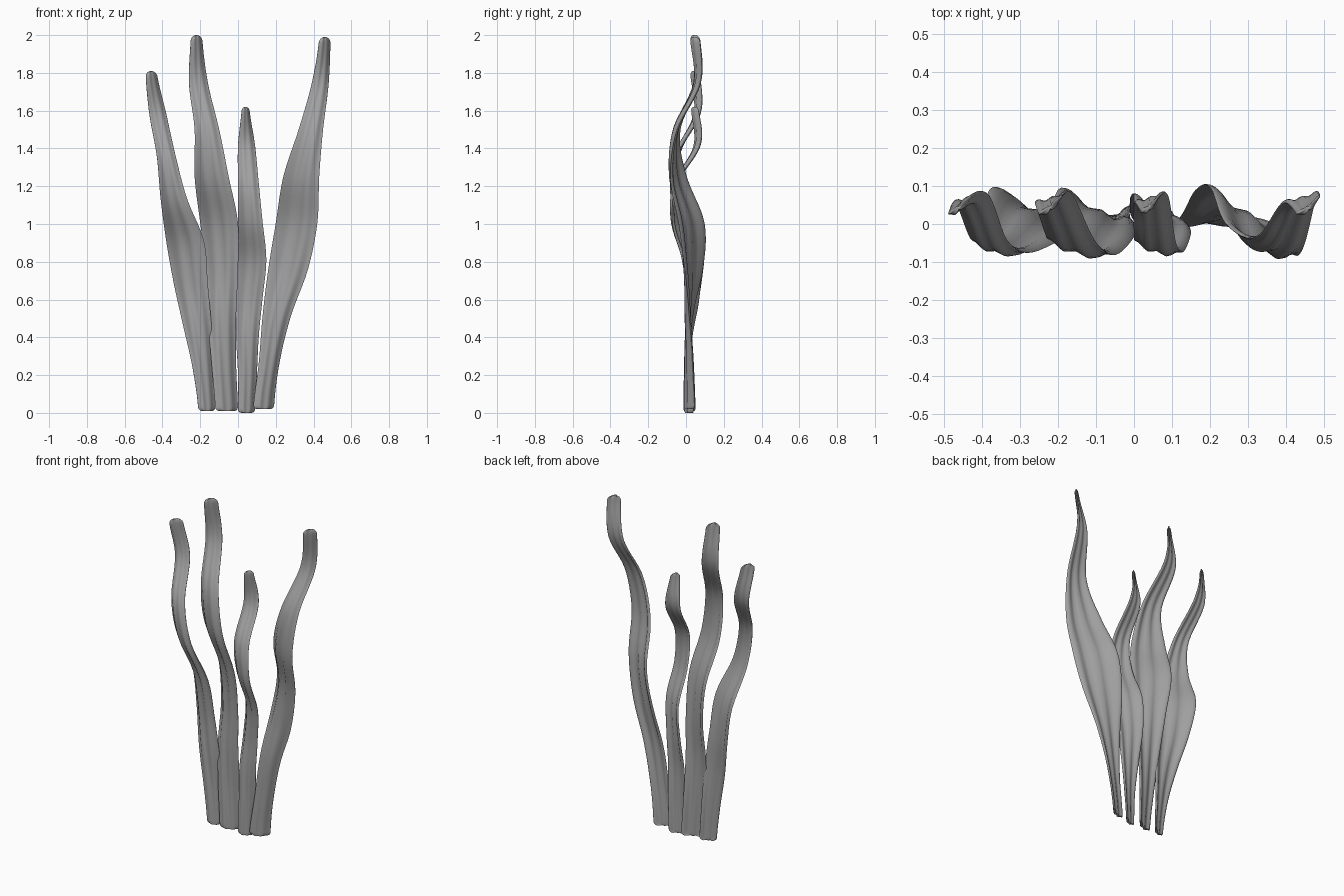
import bpy
import bmesh
from math import pi, cos, sin, sqrt

if "Cube" in bpy.data.objects:
    bpy.data.objects.remove(bpy.data.objects["Cube"], do_unlink=True)

# Single matte grey
grey = bpy.data.materials.new("seaweed grey")
grey.use_nodes = True
colour = (0.35, 0.35, 0.35, 1)
grey.diffuse_color = colour
bsdf = grey.node_tree.nodes["Principled BSDF"]
bsdf.inputs["Base Color"].default_value = colour
bsdf.inputs["Roughness"].default_value = 0.8

ROWS, RING = 64, 32

# Shared ripple from root to tip: centre line depth and sideways slope
DEPTH = (0.015, 0.015, 0.017, 0.03, 0.018, -0.05, -0.048, 0.06, 0.045)
SLOPE = (0.45, 0.25, -0.1, -0.45, -0.62, -0.45, -0.1, 0.2, 0.8)


def spline(values, t):
    """Smooth curve through evenly spaced values."""
    last = len(values) - 1
    i = min(int(t * last), last - 1)
    f = t * last - i
    a, b, c, d = (values[min(max(i + k, 0), last)] for k in (-1, 0, 1, 2))
    return b + f / 2 * (c - a + f * (2*a - 5*b + 4*c - d + f * (3*(b - c) + d - a)))


def rounding(distance, radius):
    """Width lost to a rounded end at this distance from it."""
    if distance >= radius:
        return 0
    return radius * (1 - sqrt(1 - (1 - distance / radius) ** 2))


def make_blade(name, bottom, top, left, right):
    """Loft lens-shaped rings up the blade; edges are in hundredths."""
    bm = bmesh.new()
    rings = []
    for i in range(ROWS + 1):
        t = 0.5 - 0.5 * cos(pi * i / ROWS)
        z = bottom + t * (top - bottom)
        low, high = spline(left, t) / 100, spline(right, t) / 100
        centre, full = (low + high) / 2, (high - low) / 2
        half = full - rounding(z - bottom, 0.02) - rounding(top - z, full)
        half = max(half, full * 0.15)
        thick = 0.01 * sqrt(half / full)
        depth, slope = spline(DEPTH, t), spline(SLOPE, t)
        ring = []
        for j in range(RING):
            a = 2 * pi * j / RING
            u = cos(a)
            cup = 0.2 * full * (u * u - 0.5)
            fold = 0.08 * full * cos(2.5 * pi * u)
            y = depth + slope * half * u + cup + fold + thick * sin(a)
            ring.append(bm.verts.new((centre + half * u, y, z)))
        rings.append(ring)
    for lower, upper in zip(rings, rings[1:]):
        for j in range(RING):
            k = (j + 1) % RING
            bm.faces.new((lower[j], lower[k], upper[k], upper[j]))
    bm.faces.new(rings[0])
    bm.faces.new(rings[-1])
    bmesh.ops.recalc_face_normals(bm, faces=bm.faces)
    mesh = bpy.data.meshes.new(name)
    bm.to_mesh(mesh)
    bm.free()
    mesh.materials.append(grey)
    blade = bpy.data.objects.new(name, mesh)
    bpy.context.collection.objects.link(blade)
    bpy.ops.object.select_all(action="DESELECT")
    blade.select_set(True)
    bpy.context.view_layer.objects.active = blade
    bpy.ops.object.shade_smooth_by_angle(angle=1)


# Four blades, each with its left and right outline from root to tip
make_blade("outer_blade_right", 0.01, 1.81,
           (-21, -24, -29, -34, -38, -41, -43, -47, -49),
           (-12, -13, -14, -16, -18, -27, -33, -38, -43))
make_blade("tall_blade", 0.01, 2.0,
           (-12, -14, -16, -17, -20, -23, -23, -26, -25),
           (0, -1, -1, 0, 0, -5, -10, -16, -19))
make_blade("short_blade", 0, 1.62,
           (0, 0, -1, -1, 0, 0, 0, 0, 2),
           (9, 10, 11, 13, 15, 13, 11, 9, 6))
make_blade("outer_blade_left", 0.02, 1.99,
           (8, 11, 13, 16, 20, 24, 32, 39, 43),
           (19, 22, 28, 37, 42, 43, 45, 48, 49))
